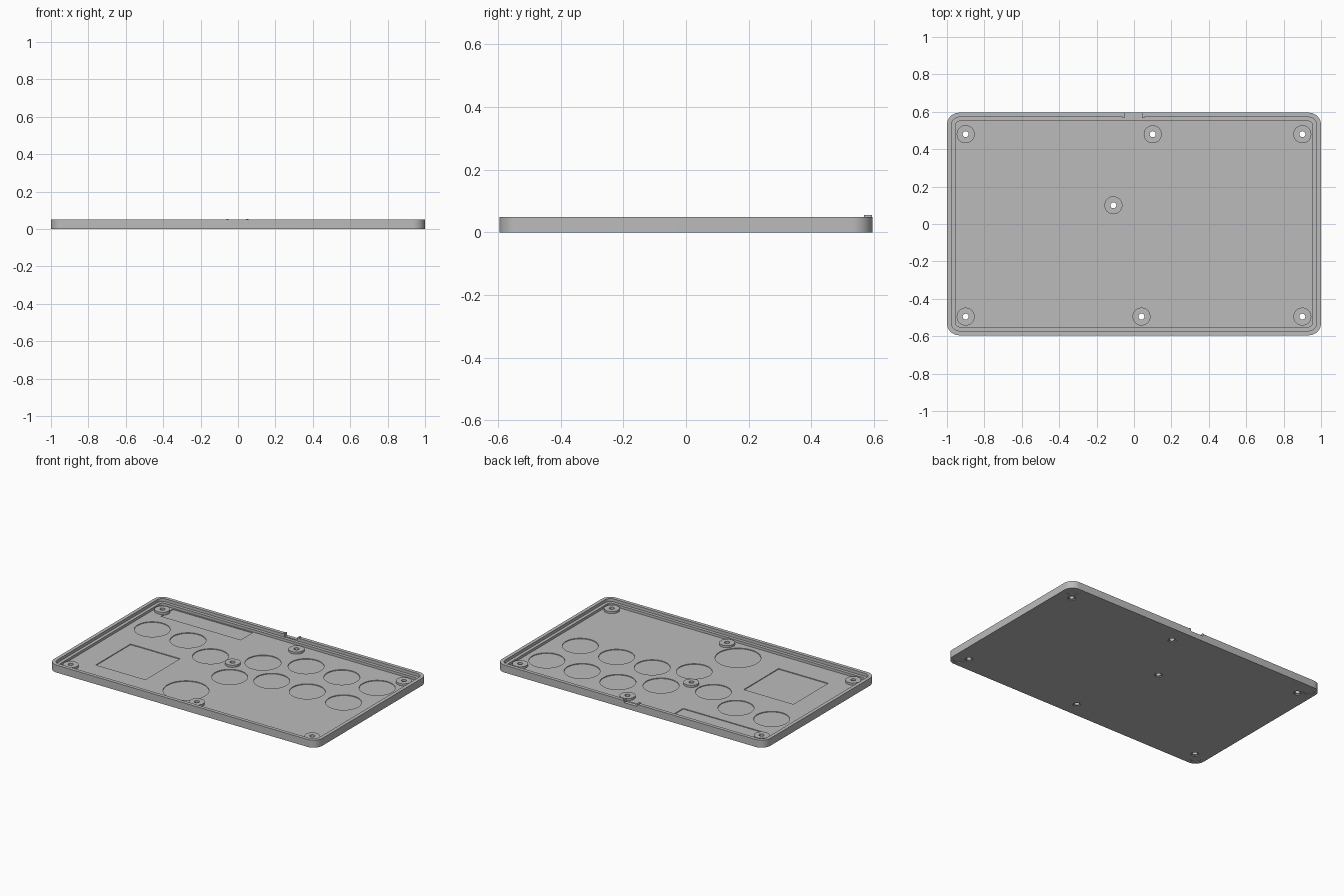
import bpy, bmesh, math
from mathutils import Matrix

old = bpy.data.objects.get("Cube")
if old:
    bpy.data.objects.remove(old, do_unlink=True)

grey = bpy.data.materials.new("mid_grey")
grey.use_nodes = True
grey.diffuse_color = (0.5, 0.5, 0.5, 1)
grey.node_tree.nodes["Principled BSDF"].inputs["Base Color"].default_value = (0.5, 0.5, 0.5, 1)

FLOOR, RECESS, LEDGE, RIM = 0.013, 0.008, 0.03, 0.05
HALF_X, HALF_Y = 1.0, 0.595


def prism(bm, outline, z0, z1):
    """Extrude a flat outline from z0 to z1."""
    face = bm.faces.new([bm.verts.new((x, y, z0)) for x, y in outline])
    top = bmesh.ops.extrude_face_region(bm, geom=[face])["geom"]
    for v in top:
        if isinstance(v, bmesh.types.BMVert):
            v.co.z = z1


def rounded(hx, hy, r, steps=10):
    points = []
    for i, (sx, sy) in enumerate(((1, 1), (-1, 1), (-1, -1), (1, -1))):
        for k in range(steps + 1):
            a = math.pi / 2 * (i + k / steps)
            points.append((sx * (hx - r) + r * math.cos(a), sy * (hy - r) + r * math.sin(a)))
    return points


def circle(x, y, r, n=32):
    return [(x + r * math.cos(math.tau * k / n), y + r * math.sin(math.tau * k / n)) for k in range(n)]


def rect(x0, x1, y0, y1):
    return [(x0, y0), (x1, y0), (x1, y1), (x0, y1)]


def solid(name, outlines, z0, z1):
    bm = bmesh.new()
    for outline in outlines:
        prism(bm, outline, z0, z1)
    bmesh.ops.recalc_face_normals(bm, faces=bm.faces)
    mesh = bpy.data.meshes.new(name)
    bm.to_mesh(mesh)
    bm.free()
    mesh.materials.append(grey)
    obj = bpy.data.objects.new(name, mesh)
    bpy.context.collection.objects.link(obj)
    return obj


def select(obj):
    bpy.ops.object.select_all(action="DESELECT")
    obj.select_set(True)
    bpy.context.view_layer.objects.active = obj


def cut(obj, outlines, z0, z1):
    cutter = solid("cutter", outlines, z0, z1)
    cutter.hide_render = True
    mod = obj.modifiers.new("cut", "BOOLEAN")
    mod.operation, mod.solver, mod.object = "DIFFERENCE", "EXACT", cutter
    select(obj)
    bpy.ops.object.modifier_apply(modifier=mod.name)
    bpy.data.objects.remove(cutter, do_unlink=True)


screws = [(-0.9, 0.48), (0.1, 0.48), (0.9, 0.48), (-0.11, 0.1),
          (-0.9, -0.495), (0.04, -0.495), (0.9, -0.495)]
buttons = [(-0.8, 0.23), (-0.53, 0.225), (-0.285, 0.115), (0.03, 0.223),
           (0.275, 0.332), (0.545, 0.327), (0.81, 0.325), (-0.018, -0.062),
           (0.225, 0.038), (0.49, 0.038), (0.763, 0.035)]
screw_holes = [circle(x, y, 0.016, 24) for x, y in screws]

# Tray with stepped rim
tray = solid("tray", [rounded(HALF_X, HALF_Y, 0.065)], 0, RIM)
cut(tray, [rounded(HALF_X - 0.024, HALF_Y - 0.024, 0.041)], LEDGE, 0.1)
cut(tray, [rounded(HALF_X - 0.045, HALF_Y - 0.045, 0.025)], FLOOR, 0.1)

# Shallow recesses in the floor: buttons, large button, square plate, long board
recesses = [circle(x, y, 0.11, 48) for x, y in buttons]
recesses += [circle(-0.125, -0.375, 0.14, 48),
             rect(-0.787, -0.417, -0.39, -0.02),
             rect(-0.865, -0.27, 0.415, 0.545)]
cut(tray, recesses, RECESS, 0.02)

# Connector notch in the back rim
cut(tray, [rect(-0.05, 0.044, 0.5, 0.7)], 0.036, 0.1)

# Screw holes, counterbores and foot dimples underneath
cut(tray, screw_holes, -0.05, 0.1)
cut(tray, [circle(x, y, 0.024, 24) for x, y in screws], -0.05, 0.006)
cut(tray, [circle(sx * 0.942, sy * 0.538, 0.034, 32) for sx in (-1, 1) for sy in (-1, 1)], -0.05, 0.004)

# Raised screw bosses
bosses = solid("screw_bosses", [circle(x, y, 0.048, 40) for x, y in screws], 0.0075, 0.027)
cut(bosses, screw_holes, -0.05, 0.1)

# Small posts on either side of the notch
posts = solid("notch_posts", [rect(x - 0.006, x + 0.006, HALF_Y - 0.027, HALF_Y - 0.002)
                              for x in (-0.056, 0.05)], 0.03, 0.055)

for obj in (tray, bosses, posts):
    select(obj)
    bpy.ops.object.shade_smooth_by_angle(angle=math.radians(30))
